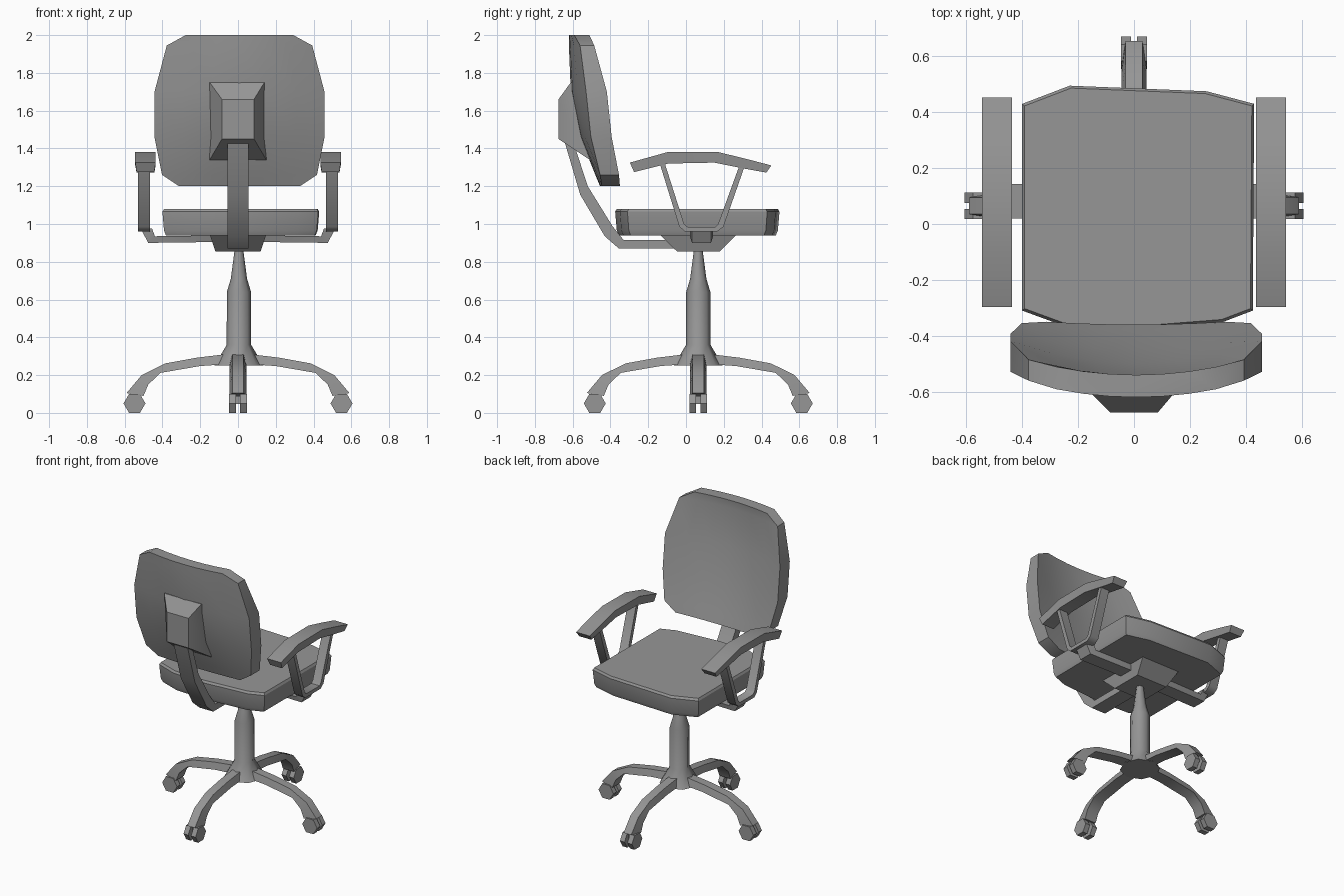
import bpy, bmesh, math

if "Cube" in bpy.data.objects:
    bpy.data.objects.remove(bpy.data.objects["Cube"])

grey = bpy.data.materials.new("mid grey")
grey.diffuse_color = (0.305, 0.305, 0.305, 1)
grey.use_nodes = True
grey.node_tree.nodes["Principled BSDF"].inputs["Base Color"].default_value = grey.diffuse_color
CY = 0.065  # y of the column axis


def loft(name, rings, angle=40):
    """Skin a list of equal-length point rings and cap both ends."""
    bm = bmesh.new()
    vr = [[bm.verts.new(p) for p in r] for r in rings]
    n = len(vr[0])
    for a, b in zip(vr, vr[1:]):
        for i in range(n):
            j = (i + 1) % n
            bm.faces.new((a[i], a[j], b[j], b[i]))
    bm.faces.new(vr[0])
    bm.faces.new(vr[-1])
    bmesh.ops.recalc_face_normals(bm, faces=bm.faces)
    me = bpy.data.meshes.new(name)
    bm.to_mesh(me)
    bm.free()
    me.materials.append(grey)
    ob = bpy.data.objects.new(name, me)
    bpy.context.collection.objects.link(ob)
    bpy.ops.object.select_all(action='DESELECT')
    ob.select_set(True)
    bpy.context.view_layer.objects.active = ob
    bpy.ops.object.shade_smooth_by_angle(angle=math.radians(angle))
    return ob


def ribbon(name, lower, upper, place, w_low, w_up):
    """Bar between a lower and an upper side profile; place(a, b, w) maps to 3D."""
    loft(name, [[place(*l, -w_low), place(*l, w_low), place(*u, w_up), place(*u, -w_up)]
                for l, u in zip(lower, upper)])


# Seat cushion
outline = [(-.40, .43), (-.23, .495), (.26, .475), (.43, .43), (.425, -.31),
           (.32, -.35), (0, -.375), (-.25, -.365), (-.40, -.31)]
loft("seat", [[(.012 + (x - .012) * s, .06 + (y - .06) * s, z) for x, y in outline]
              for z, s in ((.94, .955), (.965, .98), (1.065, 1), (1.08, .98))], 30)

# Backrest: rows of (z, half width, front y, back y, sideways curve)
rows = [(1.20, .32, -.36, -.455, .10), (1.26, .41, -.38, -.48, .15),
        (1.46, .45, -.45, -.56, .28), (1.70, .45, -.50, -.61, .40),
        (1.945, .385, -.545, -.62, .40), (2.0, .285, -.54, -.62, .35)]
us = [-1, -.67, -.33, 0, .33, .67, 1]
rings = []
for z, w, fy, by, c in rows:
    front = [(.008 + u * w, fy + c * (u * w) ** 2, z) for u in us]
    back = [(.008 + u * w, by + c * (u * w) ** 2, z) for u in reversed(us)]
    rings.append(front + back)
loft("backrest", rings)

# Bracket behind the backrest
loft("back_bracket", [
    [(-.15, -.46, 1.34), (.15, -.46, 1.34), (.14, -.59, 1.75), (-.15, -.59, 1.75)],
    [(-.15, -.51, 1.34), (.15, -.51, 1.34), (.14, -.61, 1.75), (-.15, -.61, 1.75)],
    [(-.085, -.675, 1.45), (.085, -.675, 1.45), (.085, -.675, 1.66), (-.085, -.675, 1.66)]], 30)

# Bent bar joining bracket and seat mechanism
ribbon("back_bar",
       [(-.65, 1.46), (-.56, 1.155), (-.43, .935), (-.355, .87), (-.04, .87)],
       [(-.605, 1.46), (-.52, 1.20), (-.39, .99), (-.33, .915), (-.04, .915)],
       lambda a, b, w: (w, a, b), .055, .055)

# Mechanism under the seat
loft("seat_mechanism", [[(sx * hx, CY + sy * hy, z) for sx, sy in ((-1, -1), (1, -1), (1, 1), (-1, 1))]
                        for z, hx, hy in ((.855, .12, .113), (.945, .15, .205))])

# Central gas column with flared foot
loft("column", [[(.005 + r * math.cos(k * math.pi / 4), CY + r * math.sin(k * math.pi / 4), z)
                 for k in range(8)]
                for z, r in ((.25, .13), (.36, .065), (.64, .064), (.71, .043), (.87, .022))], 50)

# Four legs with twin hexagonal castors
for k in range(4):
    c, s = ((1, 0), (0, 1), (-1, 0), (0, -1))[k]

    def spoke(a, b, w, c=c, s=s):
        return (a * c - w * s, CY + a * s + w * c, b)

    ribbon(f"leg_{k + 1}",
           [(.03, .26), (.20, .248), (.41, .212), (.475, .15), (.50, .09)],
           [(.03, .315), (.22, .292), (.385, .262), (.51, .20), (.59, .105)],
           spoke, .044, .03)
    for side in (-1, 1):
        loft(f"castor_{k + 1}_{'left' if side < 0 else 'right'}",
             [[spoke(.548 + .058 * math.cos(i * math.pi / 3),
                     .05 + .0577 * math.sin(i * math.pi / 3), side * w) for i in range(6)]
              for w in (.011, .047)])
    # axle between the castors
    loft(f"axle_{k + 1}", [[spoke(.548 + a, .06 + b, w) for a, b in
                            ((-.012, -.012), (.012, -.012), (.012, .03), (-.012, .03))]
                           for w in (-.02, .02)])

# Armrests, their V supports and the brackets under the seat
for m, side in ((-1, "left"), (1, "right")):
    def arm(a, b, w, m=m):
        return (m * (.49 + w), a, b)

    ribbon(f"{side}_armrest",
           [(-.275, 1.275), (-.095, 1.32), (.15, 1.325), (.30, 1.295), (.425, 1.272)],
           [(-.297, 1.325), (-.10, 1.38), (.165, 1.382), (.31, 1.347), (.452, 1.31)],
           arm, .047, .054)
    ribbon(f"{side}_arm_support",
           [(-.142, 1.33), (-.035, .985), (-.005, .96), (.165, .96), (.198, .985), (.312, 1.31)],
           [(-.115, 1.33), (-.01, 1.0), (.008, .985), (.155, .985), (.17, 1.0), (.283, 1.31)],
           lambda a, b, w, m=m: (m * (.4975 + w), a, b), .0325, .0325)
    ribbon(f"{side}_arm_bracket",
           [(.515, .975), (.475, .90), (.10, .905)],
           [(.455, .975), (.44, .935), (.10, .94)],
           lambda a, b, w, m=m: (m * a, .082 + w, b), .05, .062)
